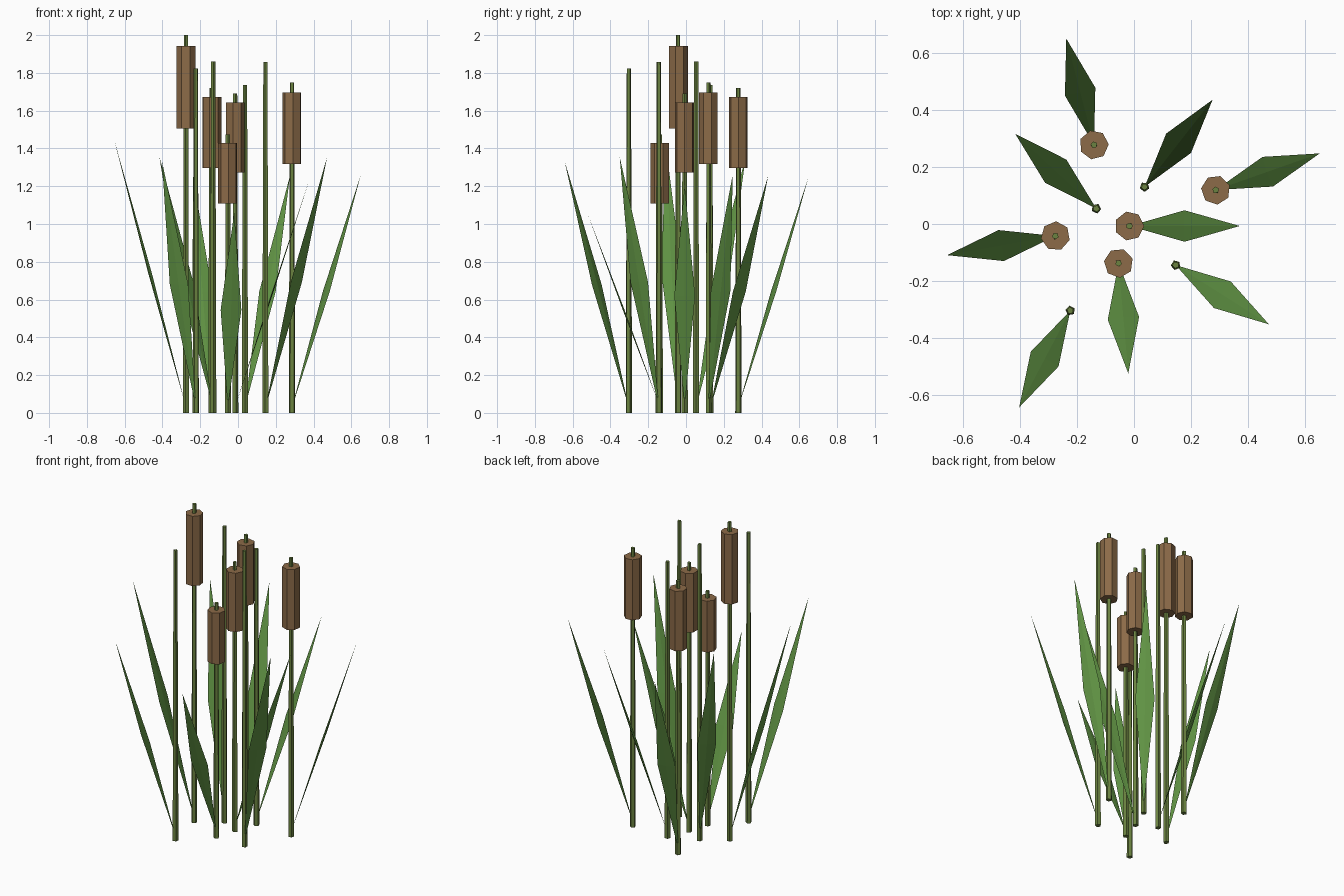
import bpy, bmesh, math
from mathutils import Vector

if "Cube" in bpy.data.objects:
    bpy.data.objects.remove(bpy.data.objects["Cube"])


def material(name, rgb):
    m = bpy.data.materials.new(name)
    m.diffuse_color = (*rgb, 1)
    m.use_nodes = True
    m.node_tree.nodes["Principled BSDF"].inputs["Base Color"].default_value = m.diffuse_color
    return m


STEM = material("olive stem green", (0.147, 0.226, 0.052))
LEAF = material("leaf green", (0.125, 0.310, 0.061))
HEAD = material("seed head brown", (0.262, 0.147, 0.065))


def finish(bm, name, mat):
    bmesh.ops.recalc_face_normals(bm, faces=bm.faces)
    mesh = bpy.data.meshes.new(name)
    bm.to_mesh(mesh)
    bm.free()
    mesh.materials.append(mat)
    bpy.context.collection.objects.link(bpy.data.objects.new(name, mesh))


def prism(name, mat, x, y, z0, z1, r0, r1, sides, turn):
    """Upright, capped, optionally tapered prism."""
    bm = bmesh.new()
    rings = []
    for z, r in ((z0, r0), (z1, r1)):
        rings.append([bm.verts.new((x + r * math.cos(turn + i * math.tau / sides),
                                    y + r * math.sin(turn + i * math.tau / sides), z))
                      for i in range(sides)])
    for i in range(sides):
        j = (i + 1) % sides
        bm.faces.new((rings[0][i], rings[0][j], rings[1][j], rings[1][i]))
    bm.faces.new(rings[0][::-1])
    bm.faces.new(rings[1])
    finish(bm, name, mat)


def blade(name, base, tip, half_width=0.055, half_thick=0.004):
    """Thin pointed leaf, widest halfway, with a faint ridge."""
    base, tip = Vector(base), Vector(tip)
    axis = (tip - base).normalized()
    side = axis.cross(Vector((0, 0, 1))).normalized()
    up = side.cross(axis).normalized()
    mid = (base + tip) / 2
    bm = bmesh.new()
    b, t = bm.verts.new(base), bm.verts.new(tip)
    ring = [bm.verts.new(mid + d) for d in (side * half_width, up * half_thick,
                                            -side * half_width, -up * half_thick)]
    for i in range(4):
        j = (i + 1) % 4
        bm.faces.new((b, ring[j], ring[i]))
        bm.faces.new((t, ring[i], ring[j]))
    finish(bm, name, LEAF)


# stem x, y, top height; leaf tip; seed head bottom and top (or None)
PLANTS = [
    (-0.140, 0.277, 1.72, (-0.237, 0.649, 1.25), (1.296, 1.672)),
    (0.286, 0.119, 1.75, (0.650, 0.247, 1.26), (1.317, 1.697)),
    (-0.016, -0.007, 1.69, (0.370, -0.007, 1.21), (1.272, 1.642)),
    (-0.275, -0.042, 2.00, (-0.654, -0.109, 1.44), (1.505, 1.943)),
    (-0.054, -0.137, 1.473, (-0.020, -0.523, 1.06), (1.108, 1.430)),
    (0.037, 0.130, 1.735, (0.275, 0.435, 1.255), None),
    (-0.132, 0.054, 1.86, (-0.416, 0.316, 1.355), None),
    (0.146, -0.144, 1.857, (0.472, -0.351, 1.355), None),
    (-0.223, -0.303, 1.822, (-0.402, -0.642, 1.33), None),
]

for n, (x, y, top, tip, head) in enumerate(PLANTS, 1):
    turn = math.atan2(tip[1] - y, tip[0] - x)
    prism(f"stem_{n}", STEM, x, y, 0, top, 0.0175, 0.012, 5, turn)
    blade(f"leaf_{n}", (x, y, 0.03), tip)
    if head:
        prism(f"seed_head_{n}", HEAD, x, y, head[0], head[1], 0.0515, 0.0515, 7, turn)
